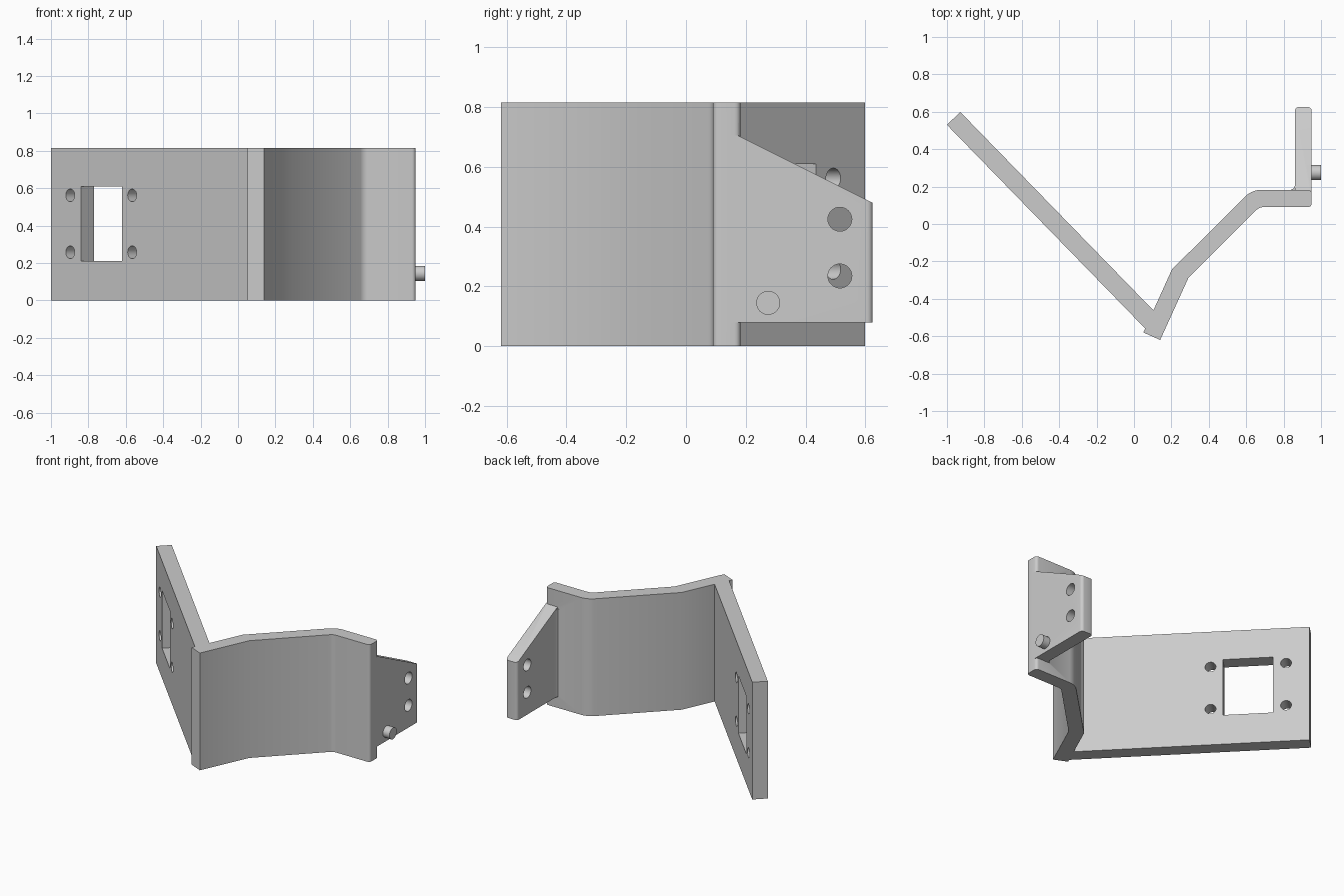
import bpy, bmesh, math
from mathutils import Vector, Matrix

cube = bpy.data.objects.get("Cube")
if cube:
    bpy.data.objects.remove(cube, do_unlink=True)

HEIGHT = 0.815
SIDES = 32

grey = bpy.data.materials.new("plain grey")
grey.use_nodes = True
grey.diffuse_color = (0.6, 0.6, 0.6, 1)
grey.node_tree.nodes["Principled BSDF"].inputs["Base Color"].default_value = (0.6, 0.6, 0.6, 1)


def finish(name, bm):
    bmesh.ops.recalc_face_normals(bm, faces=bm.faces)
    mesh = bpy.data.meshes.new(name)
    bm.to_mesh(mesh)
    bm.free()
    mesh.materials.append(grey)
    obj = bpy.data.objects.new(name, mesh)
    bpy.context.collection.objects.link(obj)
    return obj


def extrude(name, points, direction, rounded=None):
    """Extrude a closed profile; rounded maps corner index to radius."""
    bm = bmesh.new()
    verts = [bm.verts.new(p) for p in points]
    face = bm.faces.new(verts)
    geom = bmesh.ops.extrude_face_region(bm, geom=[face], use_keep_orig=True)["geom"]
    tops = [v for v in geom if isinstance(v, bmesh.types.BMVert)]
    bmesh.ops.translate(bm, verts=tops, vec=direction)
    along = Vector(direction).normalized()
    chosen = []
    for i, radius in (rounded or {}).items():
        for e in verts[i].link_edges:
            d = (e.other_vert(verts[i]).co - verts[i].co).normalized()
            if abs(d.dot(along)) > 0.99:
                chosen.append((e, radius))
    for e, radius in chosen:
        bmesh.ops.bevel(bm, geom=[e], offset=radius, segments=5,
                        profile=0.5, affect='EDGES')
    return finish(name, bm)


def rod(name, centre, axis, radius, length):
    bm = bmesh.new()
    turn = Vector(axis).to_track_quat('Z', 'Y').to_matrix().to_4x4()
    bmesh.ops.create_cone(bm, cap_ends=True, segments=SIDES, radius1=radius,
                          radius2=radius, depth=length,
                          matrix=Matrix.Translation(centre) @ turn)
    return finish(name, bm)


def combine(target, tool, operation):
    mod = target.modifiers.new("combine", 'BOOLEAN')
    mod.operation = operation
    mod.solver = 'EXACT'
    mod.object = tool
    bpy.context.view_layer.objects.active = target
    bpy.ops.object.modifier_apply(modifier=mod.name)
    bpy.data.objects.remove(tool, do_unlink=True)


# Bent strap
strap_plan = [(0.05, -0.58), (0.14, -0.62), (0.29, -0.29), (0.67, 0.09),
              (0.95, 0.09), (0.95, 0.183), (0.631, 0.183), (0.203, -0.243)]
bracket = extrude("bracket", [(x, y, 0) for x, y in strap_plan], (0, 0, HEIGHT),
                  {3: 0.02, 4: 0.02, 5: 0.02, 6: 0.045})

# Long plate set at an angle
start, end = Vector((-1, 0.53, 0)), Vector((0.1, -0.60, 0))
run = (end - start).normalized()
normal = Vector((-run.y, run.x, 0))
thick = normal * 0.099
plate = extrude("long_plate", [start, end, end + thick, start + thick], (0, 0, HEIGHT))

# Window and four screw holes in the long plate
def on_plate(x, z):
    return start + run * ((x - start.x) / run.x) + Vector((0, 0, z))

window = [on_plate(x, z) - thick for x, z in
          ((-0.84, 0.21), (-0.62, 0.21), (-0.62, 0.61), (-0.84, 0.61))]
combine(plate, extrude("window_cutter", window, thick * 3), 'DIFFERENCE')
for x in (-0.897, -0.566):
    for z in (0.258, 0.562):
        combine(plate, rod("screw_cutter", on_plate(x, z) + thick / 2, normal,
                           0.034, 0.3), 'DIFFERENCE')

# Tapered side flange with a rounded free edge
side = [(0.14, 0.08), (0.625, 0.08), (0.625, 0.48), (0.175, 0.705), (0.14, 0.705)]
flange = extrude("flange", [(0.86, y, z) for y, z in side], (0.09, 0, 0))
bm = bmesh.new()
bm.from_mesh(flange.data)
tips = [e for e in bm.edges if all(v.co.y > 0.62 for v in e.verts)
        and abs(e.verts[0].co.z - e.verts[1].co.z) > 0.1]
bmesh.ops.bevel(bm, geom=tips, offset=0.02, segments=5, profile=0.5, affect='EDGES')
bm.to_mesh(flange.data)
bm.free()
for z in (0.235, 0.425):
    combine(flange, rod("bolt_cutter", (0.9, 0.515, z), (1, 0, 0), 0.04, 0.3), 'DIFFERENCE')

# Small fillet where the flange meets the strap
fillet = extrude("fillet", [(0.838, 0.17, 0.08), (0.838, 0.183, 0.08), (0.853, 0.19, 0.08),
                            (0.86, 0.205, 0.08), (0.875, 0.205, 0.08), (0.875, 0.17, 0.08)],
                 (0, 0, 0.608))

# Weld the sheet parts into one body
for part in (plate, flange, fillet):
    combine(bracket, part, 'UNION')

# Locating peg
peg = rod("locating_peg", (0.97, 0.275, 0.145), (1, 0, 0), 0.04, 0.06)

for obj in (bracket, peg):
    bpy.ops.object.select_all(action='DESELECT')
    obj.select_set(True)
    bpy.context.view_layer.objects.active = obj
    bpy.ops.object.shade_smooth_by_angle(angle=math.radians(30))
